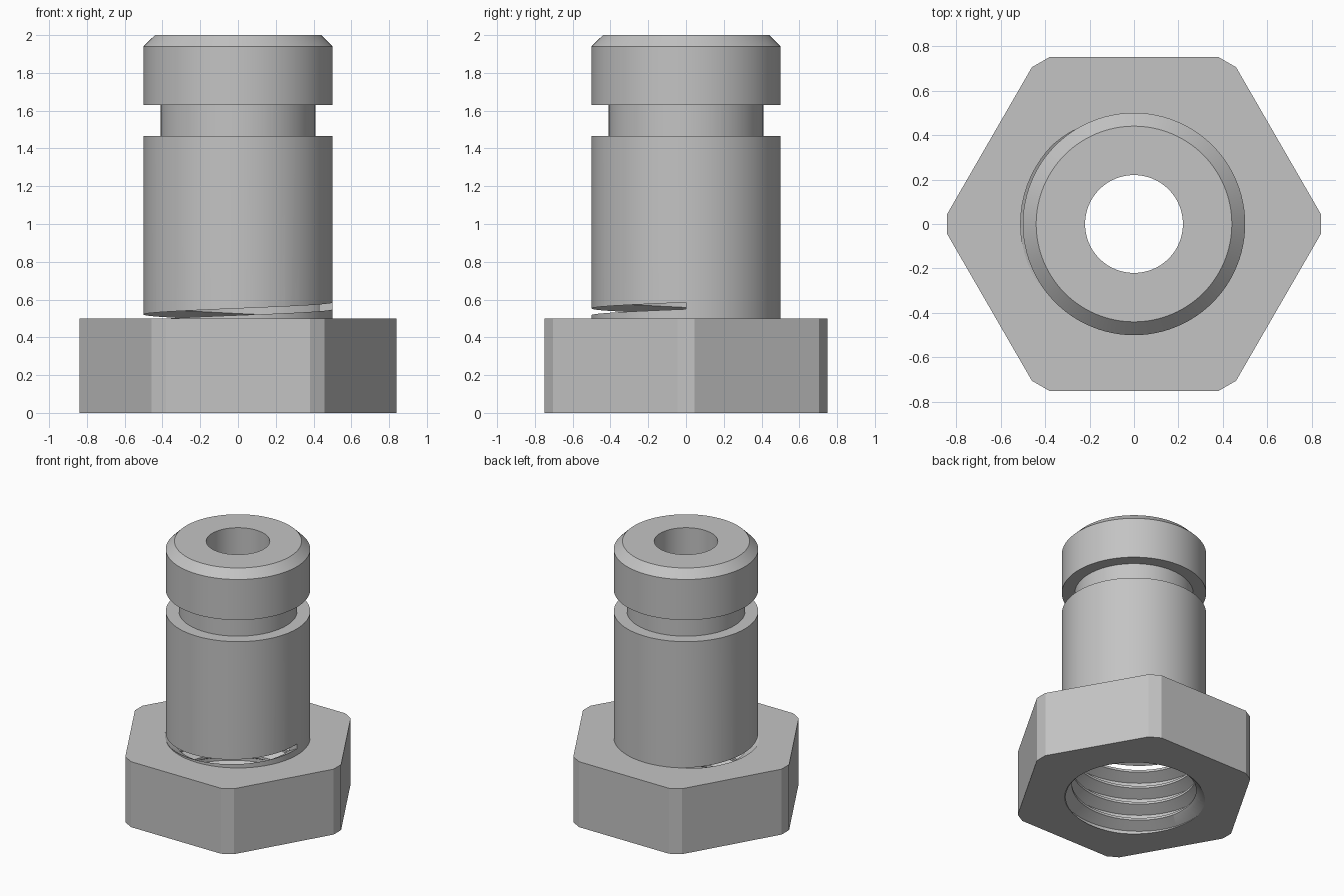
import bpy, bmesh, math

if "Cube" in bpy.data.objects:
    bpy.data.objects.remove(bpy.data.objects["Cube"])

metal = bpy.data.materials.new("grey metal")
metal.diffuse_color = (0.55, 0.55, 0.55, 1)
metal.use_nodes = True
metal.node_tree.nodes["Principled BSDF"].inputs["Base Color"].default_value = metal.diffuse_color


def make_object(name, bm):
    bmesh.ops.recalc_face_normals(bm, faces=bm.faces)
    me = bpy.data.meshes.new(name)
    bm.to_mesh(me)
    bm.free()
    me.materials.append(metal)
    ob = bpy.data.objects.new(name, me)
    bpy.context.collection.objects.link(ob)
    return ob


def bridge(bm, rings, close_profile):
    """Skin a list of vertex rings and cap both ends."""
    for a, b in zip(rings, rings[1:]):
        n = len(a)
        for i in range(n):
            j = (i + 1) % n
            bm.faces.new((a[i], a[j], b[j], b[i]))
    if close_profile:
        bm.faces.new(rings[0])
        bm.faces.new(rings[-1])


def turned(name, profile, segments=96):
    """Solid of revolution from (radius, height) pairs."""
    bm = bmesh.new()
    rings = []
    for r, z in profile:
        angles = [2 * math.pi * i / segments for i in range(segments)]
        rings.append([bm.verts.new((r * math.cos(a), r * math.sin(a), z)) for a in angles])
    bridge(bm, rings, True)
    return make_object(name, bm)


def hex_prism(name, across_flats, trim, height):
    """Hexagon with trimmed corners, pointing along x."""
    corner = across_flats / math.sqrt(3)
    half = trim * math.sqrt(3)
    bm = bmesh.new()
    rings = []
    for z in (0, height):
        ring = []
        for k in range(6):
            a = k * math.pi / 3
            for s in (-half, half):
                x, y = corner - trim, s
                ring.append(bm.verts.new((x * math.cos(a) - y * math.sin(a),
                                          x * math.sin(a) + y * math.cos(a), z)))
        rings.append(ring)
    bridge(bm, rings, True)
    return make_object(name, bm)


def helix_groove(name, pitch, end_z, turns, steps=72):
    """Trapezoid swept along a helix that ends on the +x side."""
    section = [(0.425, -0.058), (0.51, -0.0125), (0.51, 0.0125), (0.425, 0.058)]
    bm = bmesh.new()
    rings = []
    for i in range(int(turns * steps) + 1):
        t = i / steps - turns
        a = 2 * math.pi * t
        rings.append([bm.verts.new((r * math.cos(a), r * math.sin(a), end_z + pitch * t + dz))
                      for r, dz in section])
    bridge(bm, rings, True)
    return make_object(name, bm)


def combine(target, tool, operation):
    mod = target.modifiers.new(operation.lower(), 'BOOLEAN')
    mod.operation = operation
    mod.solver = 'EXACT'
    mod.object = tool
    bpy.context.view_layer.objects.active = target
    bpy.ops.object.modifier_apply(modifier=mod.name)
    bpy.data.objects.remove(tool)


# Hexagonal base
fitting = hex_prism("threaded_hex_fitting", 1.5, 0.026, 0.5)

# Turned stem with retaining groove and chamfered collar
stem = turned("stem", [(0.5, 0.25), (0.5, 1.465), (0.41, 1.465), (0.41, 1.63),
                       (0.5, 1.63), (0.5, 1.94), (0.44, 2.0)])
combine(fitting, stem, 'UNION')

# Countersunk wide bore below, narrow passage above
bore = turned("bore", [(0.53, -0.05), (0.43, 0.05), (0.43, 0.7), (0.22, 0.7), (0.22, 2.1)])
combine(fitting, bore, 'DIFFERENCE')

# Internal thread, breaking through the stem just above the hexagon
combine(fitting, helix_groove("thread", 0.128, 0.567, 5.5), 'DIFFERENCE')

bpy.ops.object.select_all(action='DESELECT')
fitting.select_set(True)
bpy.context.view_layer.objects.active = fitting
bpy.ops.object.shade_smooth_by_angle(angle=math.radians(25))
